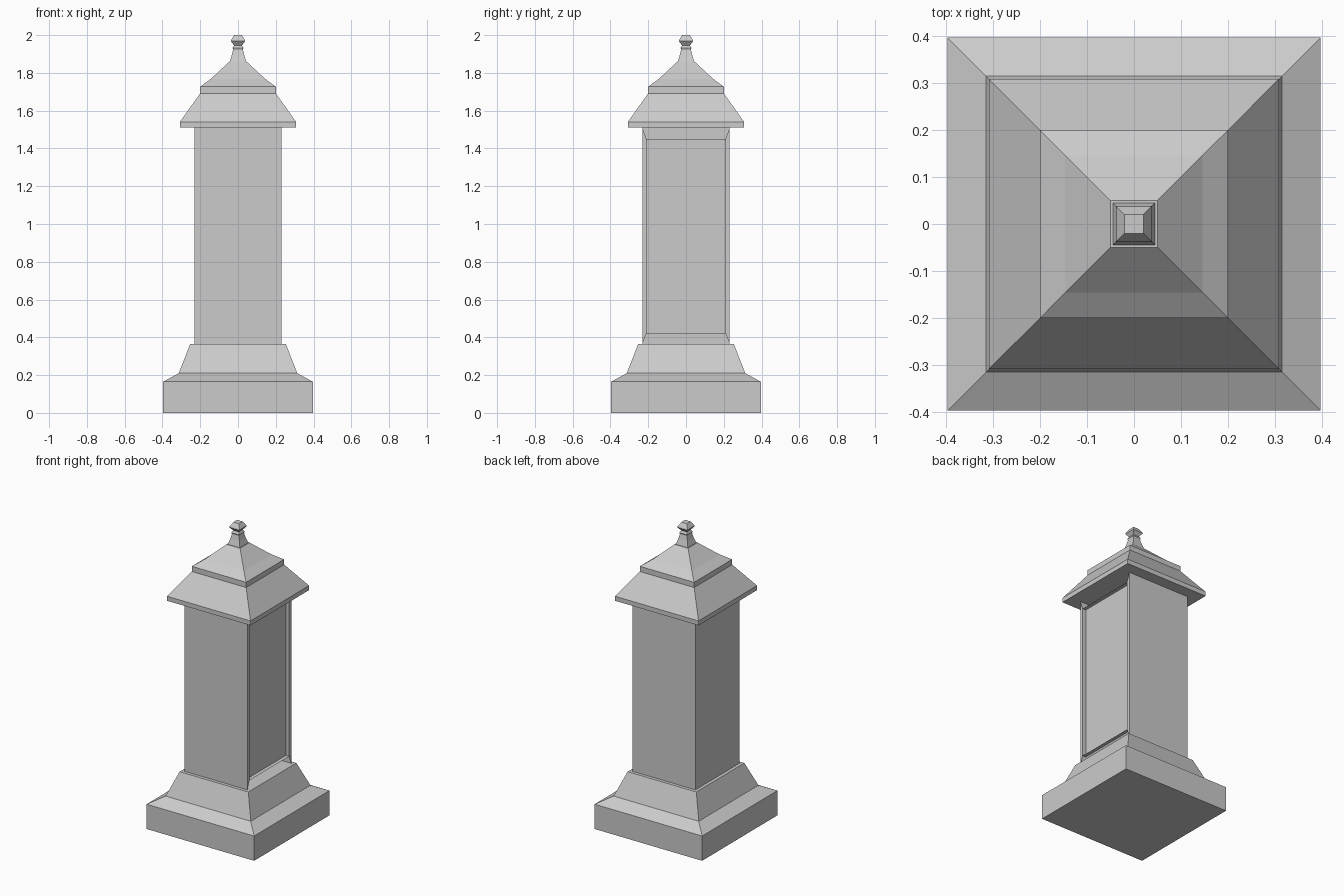
import bpy, bmesh

if "Cube" in bpy.data.objects:
    bpy.data.objects.remove(bpy.data.objects["Cube"])


def square_stack(name, profile, bottom=False, top=False):
    """Square-section solid from (half width, height) pairs; returns object and its bmesh."""
    bm = bmesh.new()
    rings = [[bm.verts.new((sx * h, sy * h, z))
              for sx, sy in ((-1, -1), (1, -1), (1, 1), (-1, 1))]
             for h, z in profile]
    for lo, hi in zip(rings, rings[1:]):
        for i in range(4):
            j = (i + 1) % 4
            bm.faces.new((lo[i], lo[j], hi[j], hi[i]))
    if bottom:
        bm.faces.new(rings[0][::-1])
    if top:
        bm.faces.new(rings[-1])
    bm.normal_update()
    mesh = bpy.data.meshes.new(name)
    bm.to_mesh(mesh)
    obj = bpy.data.objects.new(name, mesh)
    bpy.context.collection.objects.link(obj)
    return obj, bm


# Stepped plinth
square_stack("plinth", [(0.396, 0), (0.396, 0.165), (0.314, 0.21), (0.253, 0.365)],
             bottom=True, top=True)

# Shaft with a sunken panel on the right side
shaft, bm = square_stack("shaft", [(0.231, 0.365), (0.231, 1.51)])
panel = next(f for f in bm.faces if f.normal.x > 0.9)
bmesh.ops.inset_region(bm, faces=[panel], thickness=0.022)
for v in panel.verts:
    v.co.z = 0.42 if v.co.z < 1 else 1.45
panel = bmesh.ops.extrude_discrete_faces(bm, faces=[panel])["faces"][0]
bmesh.ops.translate(bm, verts=panel.verts, vec=(-0.025, 0, 0))
bm.normal_update()
bm.to_mesh(shaft.data)

# Two-tier roof
square_stack("roof", [(0.308, 1.51), (0.308, 1.54), (0.2, 1.692), (0.2, 1.727),
                      (0.145, 1.767), (0.05, 1.856)], bottom=True, top=True)

# Finial with waisted neck, collar and faceted knob
square_stack("finial", [(0.045, 1.856), (0.042, 1.866), (0.034, 1.89), (0.026, 1.922),
                        (0.029, 1.932), (0.021, 1.946), (0.038, 1.968), (0.036, 1.975),
                        (0.02, 2.0)], top=True)
